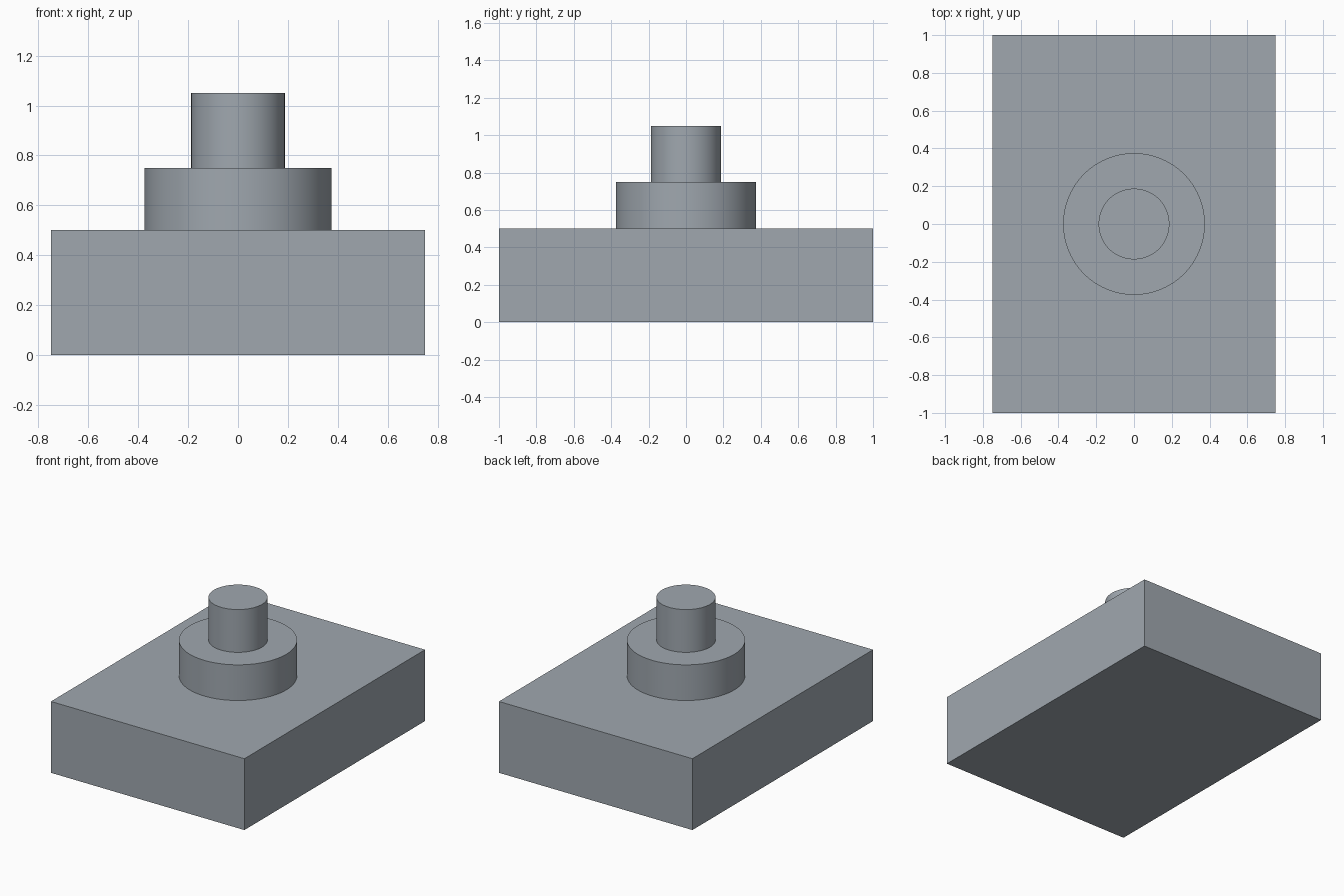
import bpy
import math

default = bpy.data.objects.get("Cube")
if default:
    bpy.data.objects.remove(default, do_unlink=True)

# Single grey finish
grey = bpy.data.materials.new("steel_grey")
grey.use_nodes = True
colour = (0.35, 0.39, 0.43, 1.0)
grey.diffuse_color = colour
grey.node_tree.nodes["Principled BSDF"].inputs["Base Color"].default_value = colour


def finish(name):
    obj = bpy.context.object
    obj.name = name
    obj.data.name = name
    obj.data.materials.append(grey)
    return obj


def add_cylinder(name, radius, bottom, top):
    bpy.ops.mesh.primitive_cylinder_add(
        vertices=96, radius=radius, depth=top - bottom,
        location=(0, 0, (bottom + top) / 2))
    finish(name)
    bpy.ops.object.shade_smooth_by_angle(angle=math.radians(30))


# Rectangular base block
bpy.ops.mesh.primitive_cube_add(size=1, location=(0, 0, 0.25))
base = finish("base_block")
base.scale = (1.5, 2.0, 0.5)
bpy.ops.object.transform_apply(location=False, rotation=False, scale=True)

# Stepped round boss and pin
add_cylinder("lower_boss", 0.375, 0.5, 0.75)
add_cylinder("upper_pin", 0.1875, 0.75, 1.05)
